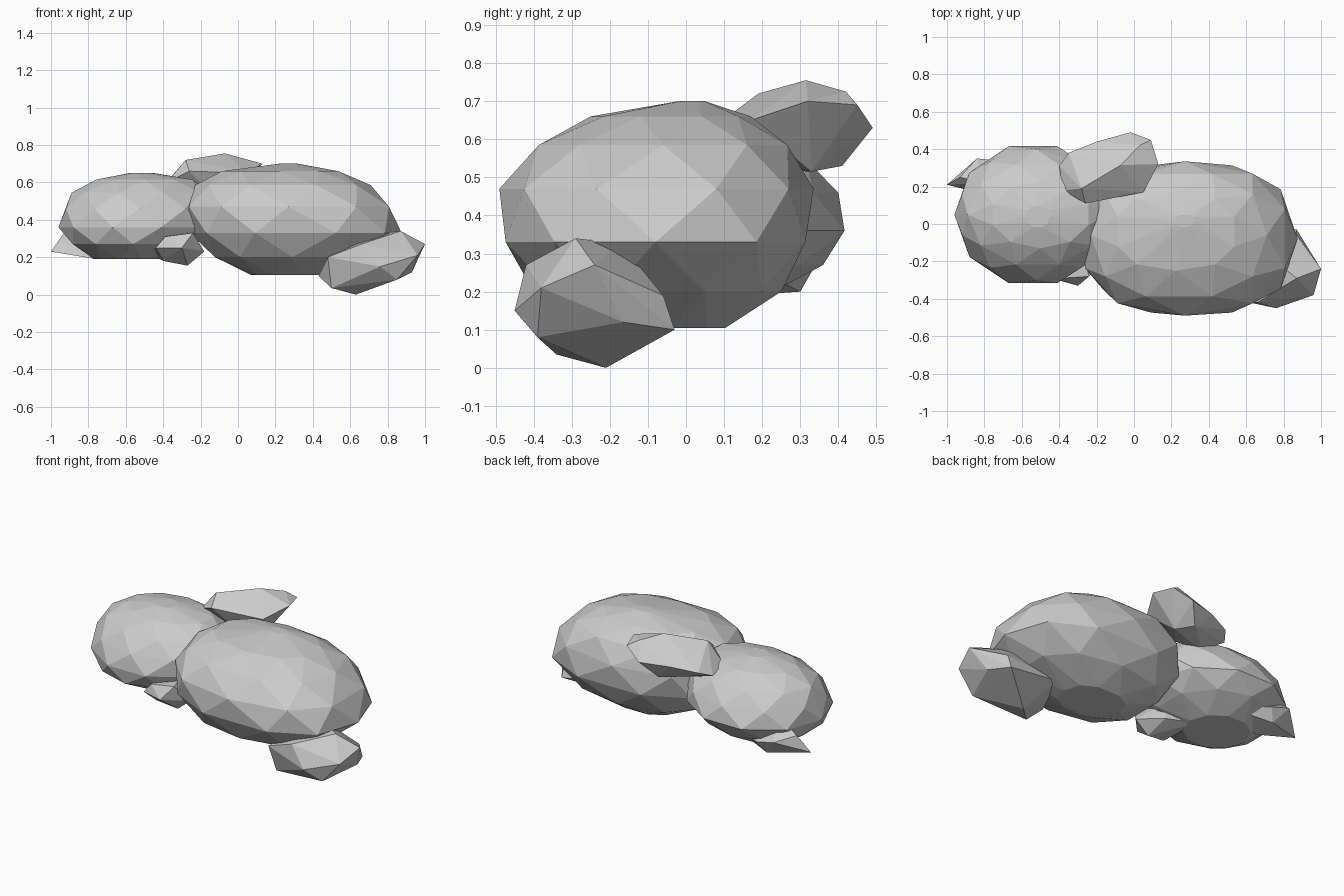
import bpy, bmesh
from math import sin, cos, pi, copysign

if "Cube" in bpy.data.objects:
    bpy.data.objects.remove(bpy.data.objects["Cube"], do_unlink=True)

grey = bpy.data.materials.new("cloud grey")
grey.use_nodes = True
COLOUR = (0.6, 0.6, 0.6, 1)
grey.diffuse_color = COLOUR
grey.node_tree.nodes["Principled BSDF"].inputs["Base Color"].default_value = COLOUR


def lump(name, points):
    """Faceted convex lump wrapped around a set of corner points."""
    bm = bmesh.new()
    for p in points:
        bm.verts.new(p)
    out = bmesh.ops.convex_hull(bm, input=bm.verts)
    loose = set(out["geom_interior"]) | set(out["geom_unused"])
    bmesh.ops.delete(bm, geom=[g for g in loose if isinstance(g, bmesh.types.BMVert)],
                     context="VERTS")
    bmesh.ops.recalc_face_normals(bm, faces=bm.faces)
    mesh = bpy.data.meshes.new(name)
    bm.to_mesh(mesh)
    bm.free()
    mesh.materials.append(grey)
    bpy.context.collection.objects.link(bpy.data.objects.new(name, mesh))


def rounded(value, fullness):
    return copysign(abs(value) ** fullness, value)


def puff(name, layers, fullness, sides=10):
    """Big lump from stacked rings, each given as height, x range and y range."""
    points = []
    for row, (z, x_low, x_high, y_low, y_high) in enumerate(layers):
        for i in range(sides):
            angle = 2 * pi * (i + row % 2 / 2) / sides
            across = rounded(cos(angle), fullness) * (x_high - x_low) / 2
            along = rounded(sin(angle), fullness) * (y_high - y_low) / 2
            points.append(((x_low + x_high) / 2 + across, (y_low + y_high) / 2 + along, z))
    lump(name, points)


# Two large puffs
puff("large_puff", [
    (.105, .07, .47, -.20, .11),
    (.20, -.14, .72, -.40, .25),
    (.33, -.26, .875, -.49, .33),
    (.47, -.285, .83, -.49, .335),
    (.585, -.23, .71, -.40, .28),
    (.66, -.10, .55, -.25, .17),
    (.70, .22, .32, -.02, .05)], fullness=.82)
puff("right_puff", [
    (.19, -.77, -.38, -.15, .22),
    (.27, -.90, -.22, -.30, .36),
    (.36, -.96, -.12, -.335, .435),
    (.46, -.94, -.11, -.30, .40),
    (.545, -.89, -.14, -.23, .33),
    (.615, -.77, -.23, -.13, .23),
    (.65, -.58, -.45, -.02, .10)], fullness=1)

# Lump on the upper back
lump("top_wisp", [
    (-.40, .31, .58), (-.38, .18, .60), (-.26, .11, .66), (-.28, .19, .72),
    (-.07, .315, .755), (.03, .42, .725), (.13, .32, .70), (.09, .45, .69),
    (-.02, .49, .63), (.05, .17, .65), (-.20, .44, .63), (-.10, .41, .53),
    (-.29, .24, .52), (-.02, .33, .515), (-.35, .38, .61), (-.15, .18, .55)])

# Lump at the lower left front
lump("left_wisp", [
    (1, -.24, .27), (.87, -.29, .34), (.72, -.17, .325), (.96, -.38, .21),
    (.93, -.165, .12), (.87, -.03, .10), (.87, -.06, .19), (.76, -.45, .15),
    (.66, -.42, .27), (.63, -.21, 0), (.50, -.34, .035), (.43, -.28, .10),
    (.48, -.39, .20), (.57, -.24, .27), (.52, -.05, .15), (.85, -.39, .08)])

# Lump at the right rear
lump("rear_wisp", [
    (-1, .21, .23), (-.93, .25, .33), (-.84, .35, .30), (-.72, .34, .27),
    (-.76, .15, .19), (-.51, .22, .24), (-.80, .22, .40), (-.76, .30, .20)])

# Lump between the large puffs
lump("front_wisp", [
    (-.45, -.12, .24), (-.44, -.29, .25), (-.39, -.29, .31), (-.30, -.33, .25),
    (-.24, -.28, .33), (-.18, -.20, .23), (-.27, -.20, .155), (-.40, -.22, .18),
    (-.44, .03, .20), (-.27, -.05, .20), (-.30, -.08, .33)])
